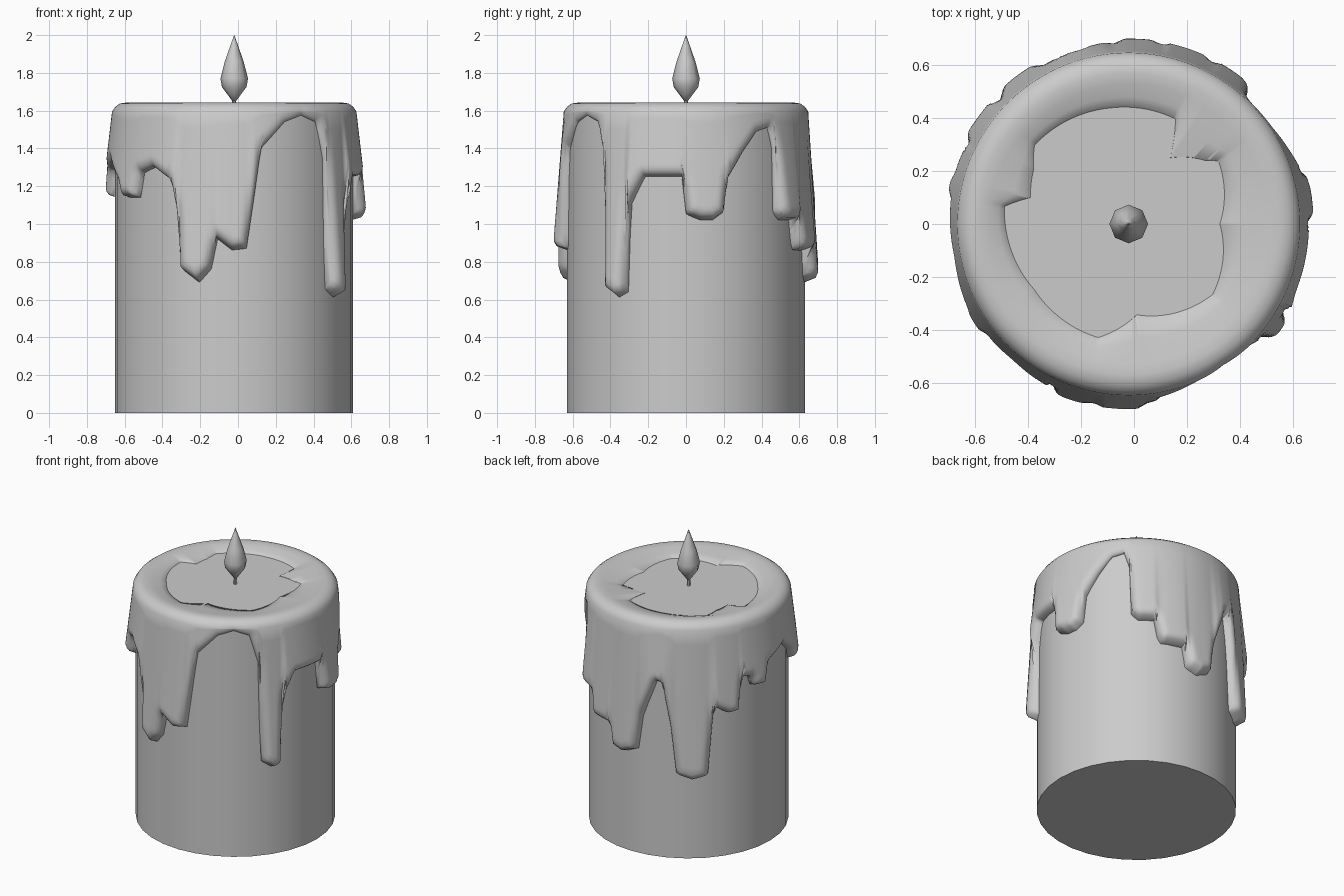
import bpy, bmesh, math

if "Cube" in bpy.data.objects:
    bpy.data.objects.remove(bpy.data.objects["Cube"])

CX = -0.02          # candle axis
R = 0.63            # candle body radius
TOP = 1.61          # flat top of the body

# Lower edge of the melted wax: (angle in degrees, height)
DRIPS = [(0, 1.05), (7, 1.02), (13, 1.02), (18, 1.06), (20, 1.24), (28, 1.38),
         (36, 1.49), (43, 1.51), (46, 1.40), (47, 1.06), (51, 1.02), (60, 1.02),
         (62, .90), (64, .86), (77, .86), (79, .72), (87, .69), (95, .73),
         (98, .96), (107, 1.23), (110, 1.22), (115, .91), (118, .59), (127, .55),
         (136, .58), (138, .87), (139.5, 1.05), (147, 1.0), (154, 1.01),
         (156, 1.23), (161, 1.22), (163, 1.15), (172, 1.14), (175, 1.28),
         (190, 1.34), (204, 1.22), (208, 1.14), (218, 1.14), (221, 1.27),
         (229, 1.30), (239, 1.23), (243, 1.04), (244, .76), (253, .69),
         (259, .76), (262, .92), (269, .86), (276, .87), (279, 1.1), (283, 1.4),
         (295, 1.54), (304, 1.575), (313, 1.54), (318, 1.35), (319.5, .66),
         (326, .61), (331, .64), (332.5, 1.1), (340, 1.25), (358, 1.25)]
# Irregular inner edge of the rim around the pool: (angle, radius)
POOL = [(0, .33), (35, .40), (40, .36), (58, .28), (66, .42), (100, .43), (140, .45),
        (150, .40), (165, .37), (172, .46), (215, .42), (255, .43), (275, .33),
        (320, .40)]


def lookup(keys, a):
    """Piecewise linear value around the circle."""
    ring = keys + [(keys[0][0] + 360, keys[0][1])]
    for (a0, v0), (a1, v1) in zip(ring, ring[1:]):
        if a0 <= a <= a1:
            return v0 + (v1 - v0) * (a - a0) / (a1 - a0)
    return keys[0][1]


def make_object(name, bm, angle=40):
    bmesh.ops.recalc_face_normals(bm, faces=bm.faces)
    me = bpy.data.meshes.new(name)
    bm.to_mesh(me)
    bm.free()
    ob = bpy.data.objects.new(name, me)
    bpy.context.collection.objects.link(ob)
    bpy.ops.object.select_all(action='DESELECT')
    ob.select_set(True)
    bpy.context.view_layer.objects.active = ob
    bpy.ops.object.shade_smooth_by_angle(angle=math.radians(angle))
    return ob


def bridge(bm, rings):
    for a, b in zip(rings, rings[1:]):
        n = len(a)
        for i in range(n):
            j = (i + 1) % n
            bm.faces.new((a[i], a[j], b[j], b[i]))


def lathe(name, profile, sides, angle=40):
    """Closed solid of revolution from (radius, height) points."""
    bm = bmesh.new()
    rings = []
    for r, z in profile:
        rings.append([bm.verts.new((CX + r * math.cos(math.tau * i / sides),
                                    r * math.sin(math.tau * i / sides), z))
                      for i in range(sides)])
    bridge(bm, rings)
    bm.faces.new(rings[0])
    bm.faces.new(rings[-1])
    bmesh.ops.remove_doubles(bm, verts=bm.verts, dist=1e-5)
    return make_object(name, bm, angle)


# Candle body, wick and flame
lathe("candle_body", [(R, 0), (R, TOP)], 32)
lathe("wick", [(0.012, TOP - 0.02), (0.01, 1.67)], 8)
lathe("flame", [(0.006, 1.645), (0.035, 1.685), (0.065, 1.725), (0.073, 1.77),
                (0.05, 1.86), (0.022, 1.94), (0.001, 2.0)], 8, 70)

# Melted wax: rounded rim with drips running down the sides
COLS, ROWS = 360, 16
ARC = math.radians(1) * 0.65
outline = [((a + s) * ARC, z) for s in (-360, 0, 360) for a, z in DRIPS]


def edge_distance(a, z):
    """Distance on the unrolled side from a point to the drip outline."""
    x, best = a * ARC, 1.0
    for (x0, z0), (x1, z1) in zip(outline, outline[1:]):
        if x1 < x - 0.15 or x0 > x + 0.15:
            continue
        dx, dz = x1 - x0, z1 - z0
        t = max(0, min(1, ((x - x0) * dx + (z - z0) * dz) / (dx * dx + dz * dz)))
        best = min(best, math.hypot(x - x0 - t * dx, z - z0 - t * dz))
    return best


bm = bmesh.new()
columns = []
for c in range(COLS):
    a = c * 360 / COLS
    ze, rp = lookup(DRIPS, a), lookup(POOL, a)
    # from the pool edge over the rim
    pts = [(rp, TOP - 0.03), (rp + 0.015, TOP + 0.002), ((rp + 0.53) / 2, 1.624),
           (0.53, 1.638), (0.57, 1.643), (0.605, 1.638), (0.63, 1.62)]
    # down the outside, thicker towards the drip ends
    for k in range(ROWS + 1):
        s = k / ROWS
        s = s * (1.6 - 0.6 * s) if s < 1 else 1
        z = 1.595 + (ze - 1.595) * s
        d = min(edge_distance(a, z) / 0.06, 1)
        thick = 0.022 + 0.058 * s * min(1, (1.6 - ze) / 0.5)
        pts.append((R - 0.005 + thick * math.sqrt(1 - (1 - d) ** 2), z))
    pts.append((R - 0.03, ze))
    ca, sa = math.cos(math.radians(a)), math.sin(math.radians(a))
    columns.append([bm.verts.new((CX + r * ca, r * sa, z)) for r, z in pts])
bridge(bm, [list(ring) for ring in zip(*columns)])
make_object("melted_wax", bm, 60)
